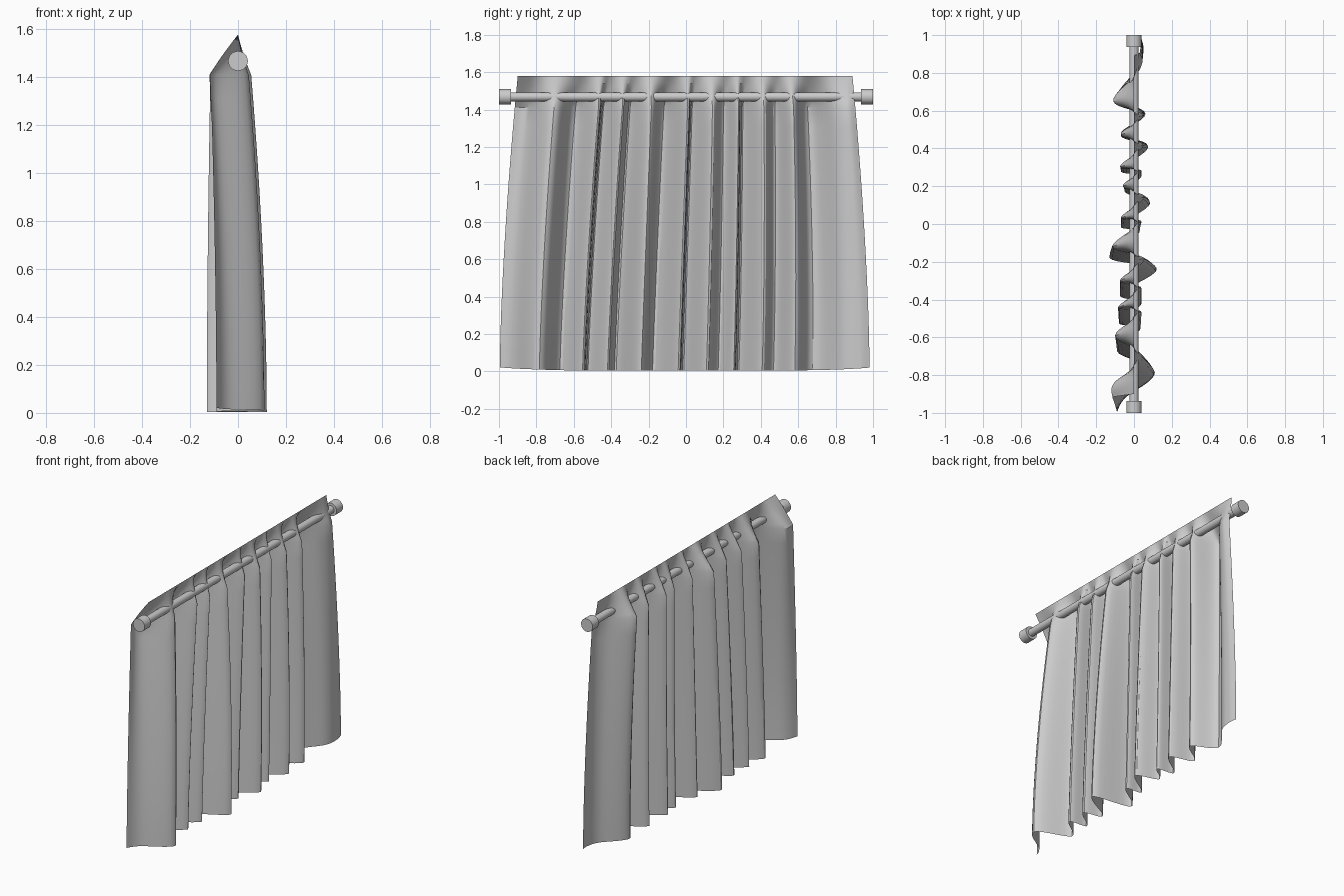
import bpy, math

if "Cube" in bpy.data.objects:
    bpy.data.objects.remove(bpy.data.objects["Cube"])

# Fold turning points: position along rod, depth under the heading, depth at hem
FOLDS = [(-.995, -.115, -.09), (-.92, -.105, -.045), (-.80, .045, .11), (-.67, -.10, -.09),
         (-.57, .04, .035), (-.52, -.085, -.08), (-.44, .04, .04), (-.37, -.075, -.075),
         (-.275, .055, .12), (-.165, -.115, -.13), (-.06, .04, .03), (-.01, -.07, -.07),
         (.08, .055, .085), (.17, -.06, -.05), (.235, .04, .04), (.285, -.075, -.07),
         (.38, .05, .075), (.47, -.07, -.07), (.56, .05, .06), (.68, -.11, -.08),
         (.83, .01, .03), (.92, .045, .05), (.98, .03, .04)]
TOP, HEAD, SUB = 1.578, 1.41, 8


def smooth(path):
    """Catmull-Rom samples through the fold points."""
    pts = [path[0]] + path + [path[-1]]
    out = []
    for i in range(1, len(pts) - 2):
        a, b, c, d = pts[i - 1:i + 3]
        for k in range(SUB):
            t = k / SUB
            out.append(tuple(.5 * (2 * q + (r - p) * t + (2 * p - 5 * q + 4 * r - s) * t * t
                                   + (3 * q - p - 3 * r + s) * t ** 3)
                             for p, q, r, s in zip(a, b, c, d)))
    return out + [path[-1]]


def shade(ob, angle):
    bpy.ops.object.select_all(action='DESELECT')
    ob.select_set(True)
    bpy.context.view_layer.objects.active = ob
    bpy.ops.object.shade_smooth_by_angle(angle=math.radians(angle))


# Curtain cloth: lofted rows from hem to gathered straight top edge
profile = smooth(FOLDS)
n = len(profile)
levels = [HEAD * i / 14 for i in range(15)] + [1.44, 1.47, 1.50, 1.54, TOP]
verts, faces = [], []
for z in levels:
    t = z / TOP
    squeeze = 1 - .095 * t ** 1.6
    for y, xt, xb in profile:
        if z <= HEAD:
            u = (z / HEAD) ** 1.8
            x = xb + (xt - xb) * u
        else:
            f = (TOP - z) / (TOP - HEAD)
            x = f * xt - .004 * math.sin(math.pi * f)
        inner = 1 - y * y
        # sideways drift of the folds, and a lean that makes them overlap
        yy = y * squeeze + (t * .05 + .012 + .2 * x) * min(1, inner * 1.3)
        hem = (.004 + .018 * abs(y) ** 5) * max(0, 1 - z / .6)
        verts.append((x, yy, z + hem))
for r in range(len(levels) - 1):
    for c in range(n - 1):
        i = r * n + c
        faces.append((i, i + 1, i + n + 1, i + n))
mesh = bpy.data.meshes.new("curtain")
mesh.from_pydata(verts, [], faces)
curtain = bpy.data.objects.new("curtain", mesh)
bpy.context.collection.objects.link(curtain)
shade(curtain, 30)


def bar(name, radius, length, y):
    bpy.ops.mesh.primitive_cylinder_add(vertices=32, radius=radius, depth=length,
                                        location=(0, y, 1.468), rotation=(math.pi / 2, 0, 0))
    ob = bpy.context.object
    ob.name = name
    shade(ob, 30)


# Rod and its end caps
bar("curtain_rod", .024, 1.9, 0)
for side, name in ((-1, "front_end_cap"), (1, "back_end_cap")):
    bar(name, .041, .064, side * .968)
